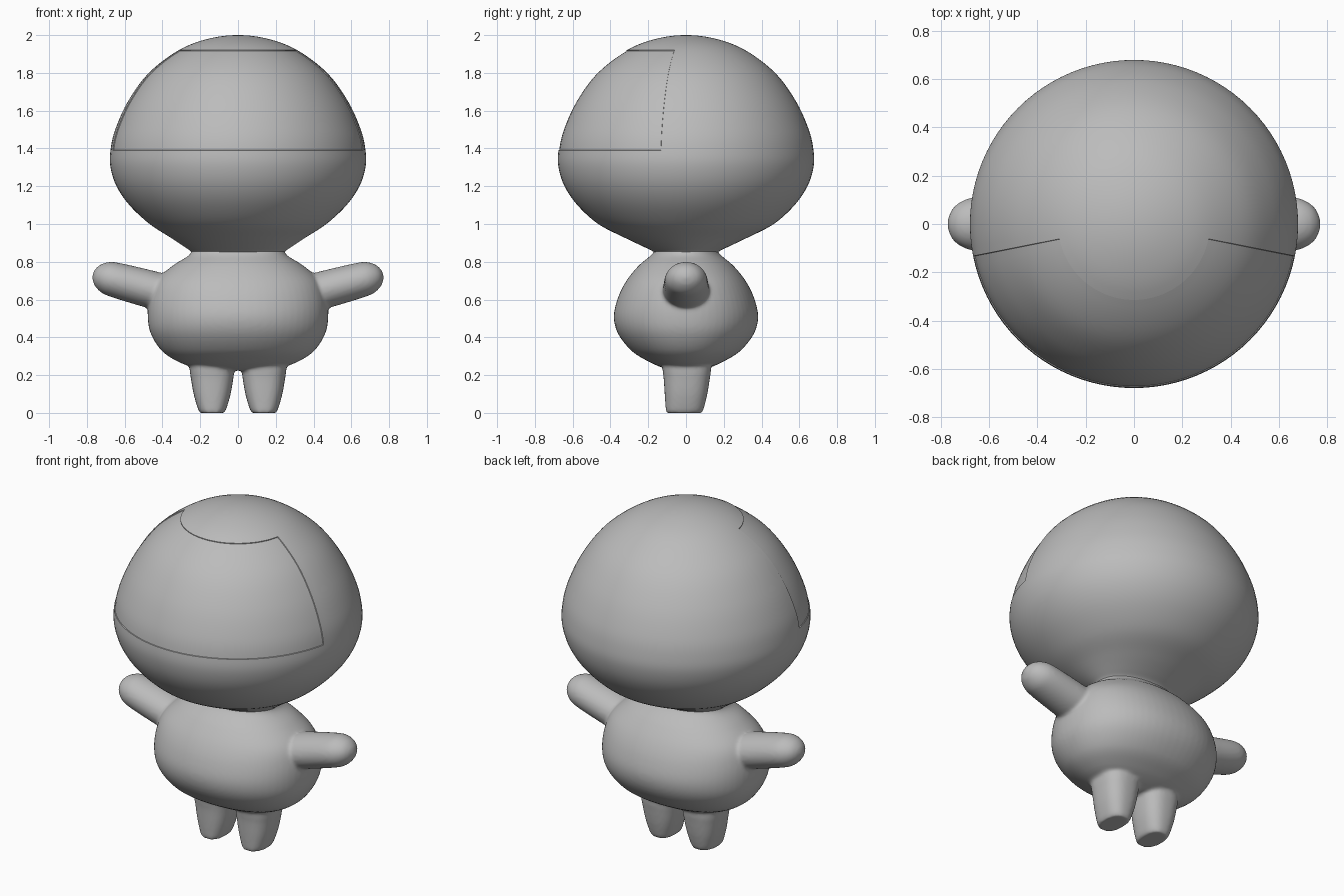
import bpy, bmesh, math
from mathutils import Matrix, Vector

if "Cube" in bpy.data.objects:
    bpy.data.objects.remove(bpy.data.objects["Cube"])

grey = bpy.data.materials.new("soft grey")
grey.diffuse_color = (0.5, 0.5, 0.5, 1)
grey.use_nodes = True
grey.node_tree.nodes["Principled BSDF"].inputs["Base Color"].default_value = grey.diffuse_color


def smooth_points(pts, steps):
    """Catmull-Rom samples; tips of zero radius are mirrored so they stay round."""
    def ghost(a, b):
        if a[1] == 0:
            return (b[0], -b[1], -b[2]) + tuple(b[3:])
        return tuple(2 * p - q for p, q in zip(a, b))
    p = [ghost(pts[0], pts[1])] + list(pts) + [ghost(pts[-1], pts[-2])]
    out = []
    for i in range(1, len(p) - 2):
        a, b, c, d = p[i - 1:i + 3]
        for k in range(steps):
            t = k / steps
            out.append([0.5 * (2 * B + (C - A) * t + (2 * A - 5 * B + 4 * C - D) * t * t
                               + (3 * B - A - 3 * C + D) * t ** 3)
                        for A, B, C, D in zip(a, b, c, d)])
    return out + [list(pts[-1])]


def loft(bm, pts, steps=5, segs=48, power=2.0, mat=Matrix()):
    """Closed shell from (height, x radius, y radius, x centre, y centre) rings."""
    rings = []
    for z, rx, ry, cx, cy in smooth_points(pts, steps):
        if abs(rx) < 1e-5:
            rings.append([bm.verts.new(mat @ Vector((cx, cy, z)))])
            continue
        ring = []
        for i in range(segs):
            a = 2 * math.pi * i / segs
            c, s = math.cos(a), math.sin(a)
            x = math.copysign(abs(c) ** (2 / power), c) * rx + cx
            y = math.copysign(abs(s) ** (2 / power), s) * ry + cy
            ring.append(bm.verts.new(mat @ Vector((x, y, z))))
        rings.append(ring)
    for a, b in zip(rings, rings[1:]):
        for i in range(segs):
            j = (i + 1) % segs
            if len(a) == 1:
                bm.faces.new((a[0], b[j], b[i]))
            elif len(b) == 1:
                bm.faces.new((a[i], a[j], b[0]))
            else:
                bm.faces.new((a[i], a[j], b[j], b[i]))
    for ring in (rings[0], rings[-1]):
        if len(ring) > 1:
            bm.faces.new(ring)


def finish(bm, name):
    bmesh.ops.recalc_face_normals(bm, faces=bm.faces)
    mesh = bpy.data.meshes.new(name)
    bm.to_mesh(mesh)
    bm.free()
    mesh.materials.append(grey)
    ob = bpy.data.objects.new(name, mesh)
    bpy.context.collection.objects.link(ob)
    for o in bpy.context.selected_objects:
        o.select_set(False)
    ob.select_set(True)
    bpy.context.view_layer.objects.active = ob
    bpy.ops.object.shade_smooth_by_angle(angle=math.radians(40))
    return ob


# Head: round dome narrowing to an oval neck
bm = bmesh.new()
head = [(0.835, 0.24, 0.165), (0.855, 0.25, 0.175), (0.88, 0.285, 0.225), (0.93, 0.36, 0.33),
        (1.0, 0.468, 0.465), (1.1, 0.575, 0.575), (1.2, 0.643, 0.643), (1.3, 0.675, 0.675),
        (1.39, 0.675, 0.675), (1.5, 0.65, 0.65), (1.65, 0.582, 0.582), (1.8, 0.472, 0.472),
        (1.92, 0.314, 0.314), (1.98, 0.16, 0.16), (2.0, 0, 0)]
loft(bm, [p + (0, 0) for p in head], segs=96)
# Shallow face panel set into the upper front of the head
bmesh.ops.recalc_face_normals(bm, faces=bm.faces)
panel = []
for f in bm.faces:
    c = f.calc_center_median()
    if 1.39 < c.z < 1.92 and -168.75 < math.degrees(math.atan2(c.y, c.x)) < -11.25:
        panel.append(f)
bmesh.ops.inset_region(bm, faces=panel, thickness=0.002, depth=-0.004, use_even_offset=True)
finish(bm, "head")

# Torso: plump rounded shape, wider than deep
bm = bmesh.new()
torso = [(0.225, 0.14, 0.08), (0.245, 0.245, 0.14), (0.275, 0.325, 0.205), (0.33, 0.405, 0.29),
         (0.42, 0.462, 0.36), (0.51, 0.478, 0.382), (0.61, 0.47, 0.36), (0.70, 0.435, 0.315),
         (0.78, 0.345, 0.25), (0.83, 0.265, 0.19), (0.86, 0.245, 0.165), (0.89, 0.245, 0.165)]
loft(bm, [p + (0, 0) for p in torso], segs=64, power=2.15)

for side in (-1, 1):
    mirror = Matrix.Diagonal((side, 1, 1, 1))
    # Legs: short, tapering to small flat feet
    leg = [(0.0, 0.065, 0.095, 0.137, -0.01), (0.03, 0.078, 0.102, 0.137, -0.006),
           (0.1, 0.098, 0.113, 0.137, 0.0), (0.18, 0.112, 0.122, 0.137, 0.004),
           (0.23, 0.118, 0.128, 0.138, 0.004), (0.33, 0.12, 0.13, 0.14, 0.0)]
    loft(bm, leg, segs=40, power=2.5, mat=mirror)
    # Arms: rounded stubs raised slightly outward
    arm = [(0.0, 0.1, 0.125, 0, 0), (0.12, 0.098, 0.12, 0, 0), (0.25, 0.093, 0.113, 0, 0),
           (0.31, 0.085, 0.1, 0, 0), (0.355, 0.058, 0.07, 0, 0), (0.377, 0.025, 0.03, 0, 0),
           (0.381, 0, 0, 0, 0)]
    pose = Matrix.Translation((0.4, 0, 0.637)) @ Matrix.Rotation(math.radians(75), 4, 'Y')
    loft(bm, arm, segs=40, mat=mirror @ pose)

# Fuse torso, arms and legs into one skin with soft joints
body = finish(bm, "body_with_limbs")
fuse = body.modifiers.new("fuse", 'REMESH')
fuse.mode = 'VOXEL'
fuse.voxel_size = 0.01
fuse.use_smooth_shade = True
soft = body.modifiers.new("soften", 'SMOOTH')
soft.factor = 0.5
soft.iterations = 6
